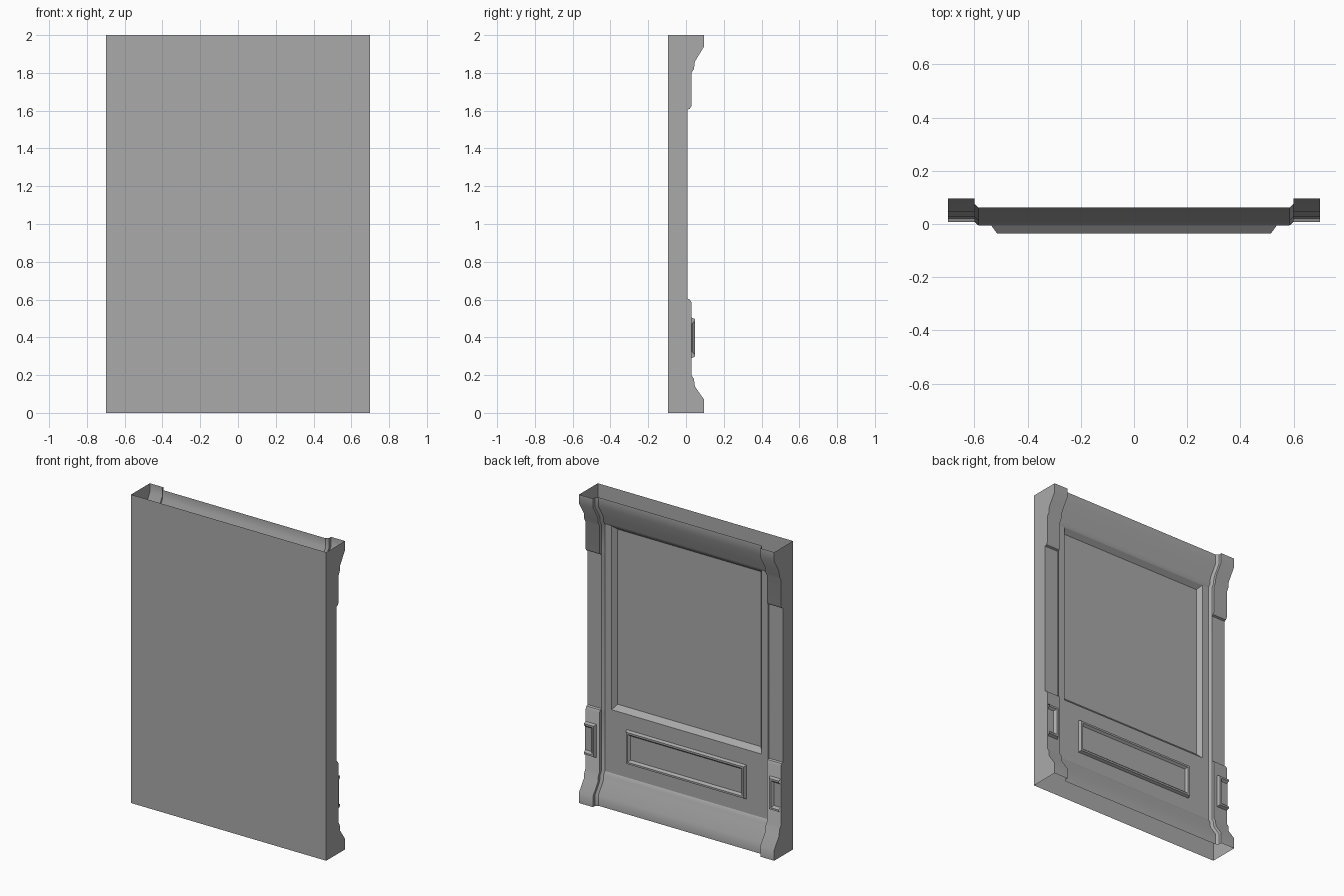
import bpy

cube = bpy.data.objects.get("Cube")
if cube:
    bpy.data.objects.remove(cube, do_unlink=True)

grey = bpy.data.materials.new("plain_grey")
grey.use_nodes = True
colour = (0.4, 0.4, 0.4, 1)
grey.diffuse_color = colour
grey.node_tree.nodes["Principled BSDF"].inputs["Base Color"].default_value = colour

BACK, HALF, HEIGHT = -0.096, 0.7, 2.0
POST_X, FIELD_X = 0.6, 0.585
FIELD_Y, BLOCK_Y, RECESS_Y = -0.005, 0.029, -0.035


def add_part(name, verts, faces, mirror=False):
    mesh = bpy.data.meshes.new(name)
    mesh.from_pydata(verts, [], faces)
    mesh.materials.append(grey)
    obj = bpy.data.objects.new(name, mesh)
    bpy.context.collection.objects.link(obj)
    if mirror:
        obj.modifiers.new("Mirror", 'MIRROR').use_clip = True
    bpy.ops.object.select_all(action='DESELECT')
    obj.select_set(True)
    bpy.context.view_layer.objects.active = obj
    bpy.ops.object.shade_smooth_by_angle(angle=0.62)
    return obj


def loft(name, columns, mirror=False):
    """Skin neighbouring columns of points."""
    n = len(columns[0])
    verts = [p for col in columns for p in col]
    faces = [(c * n + i, (c + 1) * n + i, (c + 1) * n + i + 1, c * n + i + 1)
             for c in range(len(columns) - 1) for i in range(n - 1)]
    return add_part(name, verts, faces, mirror)


def nested_panel(name, rings, mirror=False, open_side=False):
    """Join nested rectangles (x0, x1, z0, z1, y) and fill the last one."""
    verts, faces = [], []
    for x0, x1, z0, z1, y in rings:
        verts += [(x1, y, z0), (x0, y, z0), (x0, y, z1), (x1, y, z1)]
    for r in range(len(rings) - 1):
        for i in range(3 if open_side else 4):
            a, b = r * 4 + i, r * 4 + (i + 1) % 4
            faces.append((a, b, b + 4, a + 4))
    last = len(verts) - 4
    faces.append((last, last + 1, last + 2, last + 3))
    return add_part(name, verts, faces, mirror)


def rimmed_rings(x0, x1, z0, z1, base, cut=False):
    """Raised rim around a sunken centre; a cut panel runs off its outer side."""
    steps = [(0, 0), (0.008, 0.018), (0.02, 0.018), (0.032, 0.004)]
    return [(x0 + d, x1 if cut else x1 - d, z0 + d, z1 - d, base + h)
            for d, h in steps]


# Pilaster profile as (y, z), base to cornice
post = [(0.096, 0), (0.096, 0.07), (0.047, 0.14), (0.042, 0.18),
        (BLOCK_Y, 0.2), (BLOCK_Y, 0.585), (0.02, 0.6), (0.008, 0.605),
        (0.008, 1.605), (0.02, 1.61), (BLOCK_Y, 1.625), (BLOCK_Y, 1.8),
        (0.042, 1.82), (0.047, 1.86), (0.096, 1.94), (0.096, HEIGHT)]
field = [(max(y - 0.034, FIELD_Y), z) for y, z in post]
lip = [(min(f + 0.015, p), z) for (f, z), (p, _) in zip(field, post)]


def column(x, profile):
    return [(x, y, z) for y, z in profile]


# Side wall, half pilaster and chamfered return
loft("pilasters", [column(HALF, [(BACK, z) for _, z in post]),
                   column(HALF, post), column(POST_X, post),
                   column(POST_X, lip), column(FIELD_X, field)], mirror=True)

# Flat face of the wall
loft("flat_wall", [column(-HALF, [(BACK, 0), (BACK, HEIGHT)]),
                   column(HALF, [(BACK, 0), (BACK, HEIGHT)])])

# Base and cornice mouldings between the pilasters
for name, part in (("base_moulding", field[:5]), ("cornice", field[-5:])):
    loft(name, [column(FIELD_X, part), column(-FIELD_X, part)])

# Frame with the large sunken panel
nested_panel("recessed_frame", [
    (-FIELD_X, FIELD_X, 0.2, 1.8, FIELD_Y),
    (-0.537, 0.537, 0.61, 1.8, FIELD_Y),
    (-0.515, 0.515, 0.64, 1.775, RECESS_Y)])

# Rimmed panels below
nested_panel("lower_panel", rimmed_rings(-0.43, 0.43, 0.29, 0.51, FIELD_Y))
nested_panel("pilaster_panels",
             rimmed_rings(0.622, HALF, 0.29, 0.505, BLOCK_Y, cut=True),
             mirror=True, open_side=True)
